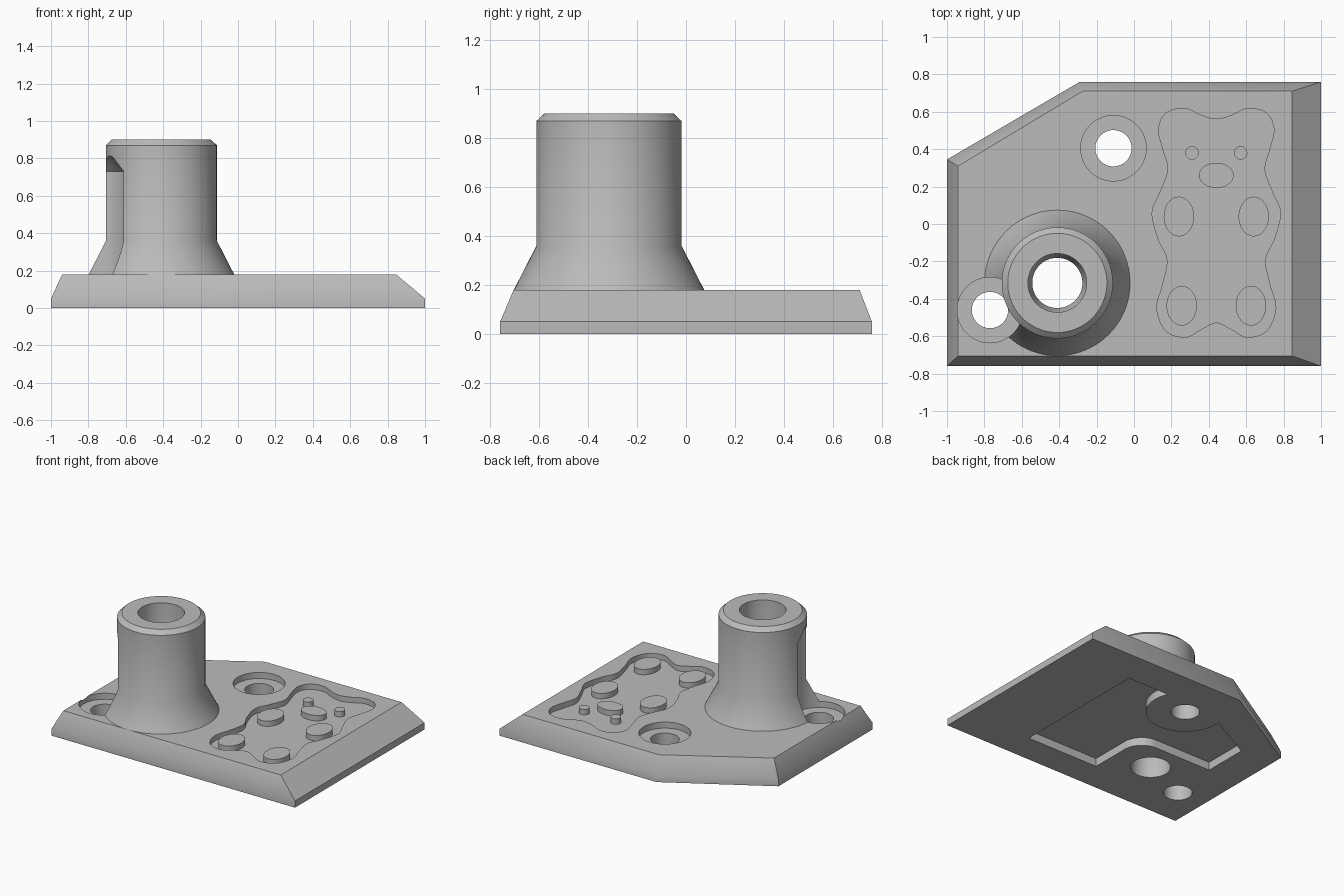
import bpy, bmesh
from math import sin, cos, pi, radians
from mathutils import Vector

cube = bpy.data.objects.get("Cube")
if cube:
    bpy.data.objects.remove(cube)

grey = bpy.data.materials.new("plain grey")
grey.use_nodes = True
COLOR = (0.5, 0.5, 0.5, 1)
grey.diffuse_color = COLOR
grey.node_tree.nodes["Principled BSDF"].inputs["Base Color"].default_value = COLOR


def loft(name, rings):
    """Closed solid through rings of equal point count."""
    bm = bmesh.new()
    loops = [[bm.verts.new(p) for p in ring] for ring in rings]
    n = len(loops[0])
    for a, b in zip(loops, loops[1:]):
        for i in range(n):
            j = (i + 1) % n
            bm.faces.new((a[i], a[j], b[j], b[i]))
    bm.faces.new(loops[0][::-1])
    bm.faces.new(loops[-1])
    bmesh.ops.recalc_face_normals(bm, faces=bm.faces)
    mesh = bpy.data.meshes.new(name)
    bm.to_mesh(mesh)
    bm.free()
    mesh.materials.append(grey)
    ob = bpy.data.objects.new(name, mesh)
    bpy.context.collection.objects.link(ob)
    return ob


def prism(name, outline, z0, z1):
    return loft(name, [[(x, y, z) for x, y in outline] for z in (z0, z1)])


def ellipse(x, y, rx, ry, n=64):
    return [(x + rx * cos(2 * pi * i / n), y + ry * sin(2 * pi * i / n)) for i in range(n)]


def turned(name, center, profile, n=96):
    """Solid of revolution from (radius, height) pairs."""
    return loft(name, [[(x, y, z) for x, y in ellipse(*center, r, r, n)] for r, z in profile])


def combine(target, tool, operation):
    mod = target.modifiers.new("boolean", "BOOLEAN")
    mod.operation = operation
    mod.solver = "EXACT"
    mod.object = tool
    bpy.context.view_layer.objects.active = target
    bpy.ops.object.modifier_apply(modifier=mod.name)
    bpy.data.objects.remove(tool)


def smooth_closed(points, steps=8):
    """Catmull-Rom loop through the points."""
    pts = [Vector(p) for p in points]
    n, out = len(pts), []
    for i in range(n):
        a, b, c, d = (pts[(i + k) % n] for k in (-1, 0, 1, 2))
        for s in range(steps):
            t = s / steps
            out.append((b * 2 + (c - a) * t + (a * 2 - b * 5 + c * 4 - d) * t ** 2
                        + (b * 3 - a - c * 3 + d) * t ** 3) / 2)
    return out


def finish(ob):
    bpy.ops.object.select_all(action="DESELECT")
    ob.select_set(True)
    bpy.context.view_layer.objects.active = ob
    bpy.ops.object.shade_smooth_by_angle(angle=radians(32))


TOP = 0.18
COLUMN = (-0.41, -0.315)
SCREWS = [(-0.11, 0.405), (-0.77, -0.46)]

# Plate with bevelled rim and one clipped corner
lower = [(-1, -0.76), (1, -0.76), (1, 0.76), (-0.29, 0.76), (-1, 0.345)]
upper = [(-0.94, -0.705), (0.845, -0.705), (0.845, 0.71), (-0.275, 0.71), (-0.94, 0.31)]
body = loft("mounting_plate_and_post", [
    [(x, y, 0) for x, y in lower],
    [(x, y, 0.05) for x, y in lower],
    [(x, y, TOP) for x, y in upper]])

# Flared post with chamfered top
post = turned("post", COLUMN, [(0.389, 0.1), (0.389, TOP), (0.297, 0.36),
                               (0.297, 0.87), (0.265, 0.9)])
combine(body, post, "UNION")

# Bore through the post, narrower at the bottom
combine(body, turned("bore", COLUMN, [(0.134, -0.1), (0.134, 0.15), (0.157, 0.2),
                                      (0.157, 1)]), "DIFFERENCE")

# Screw holes with counterbores; tool clearance ends in a cone
for spot in SCREWS:
    combine(body, turned("screw_cut", spot, [(0.097, -0.1), (0.097, 0.135), (0.175, 0.135),
                                             (0.175, 0.73), (0.005, 0.9)]), "DIFFERENCE")

# Underside pocket, rounded around the post and leaving a boss at the screw
turn = [(-0.27 + 0.15 * cos(a), -0.24 + 0.15 * sin(a))
        for a in (pi / 2 * (1 - i / 10) for i in range(11))]
pocket = prism("pocket", [(-0.735, -0.09)] + turn + [(-0.12, -0.54), (0.47, -0.54),
               (0.47, 0.51), (-0.23, 0.51), (-0.735, 0.245)], -0.1, 0.06)
combine(pocket, prism("boss", ellipse(*SCREWS[0], 0.265, 0.265), -0.2, 0.2), "DIFFERENCE")
combine(body, pocket, "DIFFERENCE")

# Bear-shaped recess, half outline mirrored about its middle
MID = 0.44
half = [(0.08, 0.58), (0.165, 0.617), (0.265, 0.595), (0.308, 0.51), (0.285, 0.4),
        (0.258, 0.29), (0.3, 0.17), (0.343, 0.06), (0.31, -0.08), (0.262, -0.19),
        (0.285, -0.32), (0.318, -0.45), (0.27, -0.57), (0.165, -0.605), (0.075, -0.56)]
outline = [(0, 0.56)] + half + [(0, -0.527)] + [(-x, y) for x, y in reversed(half)]
bear = smooth_closed([(MID + x, y) for x, y in outline])
combine(body, prism("recess", bear, 0.14, 0.3), "DIFFERENCE")
finish(body)

# Raised face and paw pads inside the recess
finish(prism("nose", ellipse(MID, 0.26, 0.093, 0.067), 0.135, TOP))
for side, label in ((-1, "right"), (1, "left")):
    for part, dx, y, rx, ry in (("eye", 0.13, 0.38, 0.036, 0.036),
                                ("hand_pad", 0.2, 0.04, 0.081, 0.106),
                                ("foot_pad", 0.185, -0.437, 0.081, 0.106)):
        finish(prism(f"{label}_{part}", ellipse(MID + side * dx, y, rx, ry), 0.135, TOP))
